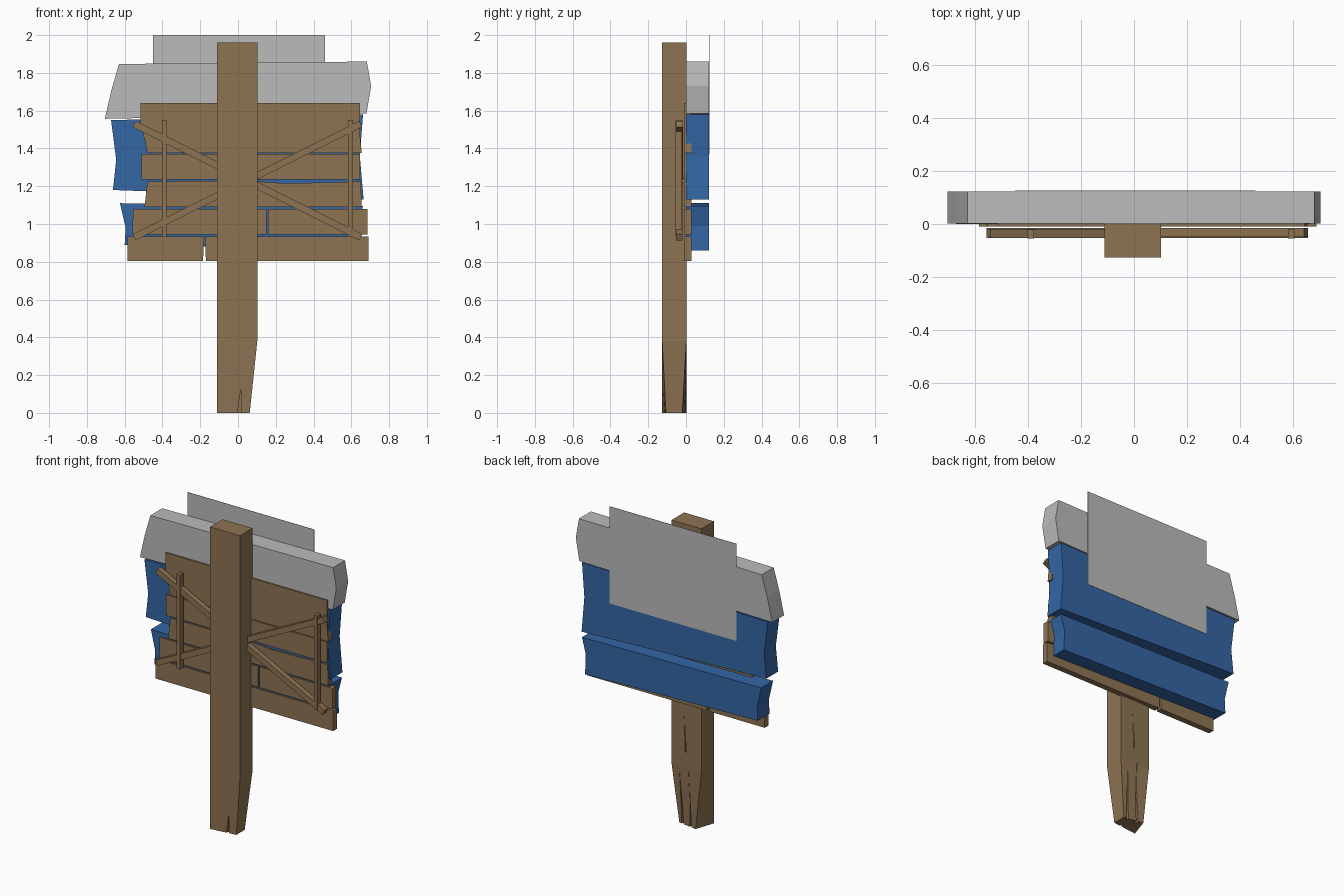
import bpy, bmesh
from mathutils import Vector

if "Cube" in bpy.data.objects:
    bpy.data.objects.remove(bpy.data.objects["Cube"])


def material(name, rgb):
    m = bpy.data.materials.new(name)
    m.diffuse_color = (*rgb, 1)
    m.use_nodes = True
    m.node_tree.nodes["Principled BSDF"].inputs["Base Color"].default_value = m.diffuse_color
    return m


WOOD = material("brown wood", (0.27, 0.175, 0.088))
BLUE = material("blue paint", (0.033, 0.132, 0.375))
GREY = material("light grey", (0.50, 0.50, 0.50))


def finish(name, bm, mat):
    bmesh.ops.recalc_face_normals(bm, faces=bm.faces)
    me = bpy.data.meshes.new(name)
    bm.to_mesh(me)
    bm.free()
    me.materials.append(mat)
    ob = bpy.data.objects.new(name, me)
    bpy.context.collection.objects.link(ob)
    return ob


def prism(name, outline, y0, y1, mat):
    """Extrude an (x, z) outline from y0 to y1."""
    bm = bmesh.new()
    a = [bm.verts.new((x, y0, z)) for x, z in outline]
    b = [bm.verts.new((x, y1, z)) for x, z in outline]
    bm.faces.new(a)
    bm.faces.new(b[::-1])
    for i in range(len(a)):
        j = (i + 1) % len(a)
        bm.faces.new((a[i], a[j], b[j], b[i]))
    return finish(name, bm, mat)


def beam(name, p, q, width, y0, y1):
    """Straight strip between two (x, z) points."""
    p, q = Vector(p), Vector(q)
    d = (q - p).normalized() * width / 2
    n = Vector((-d.y, d.x))
    return prism(name, [p + n, q + n, q - n, p - n], y0, y1, WOOD)


# Post, with a rough taper at its foot
F, B = -0.126, 0.002
bm = bmesh.new()
rings = [
    [(-0.112, F, 0), (0.062, F + 0.02, 0), (0.062, B - 0.022, 0), (-0.07, B, 0)],
    [(-0.112, F, 0.38), (0.102, F, 0.38), (0.102, B, 0.38), (-0.112, B, 0.38)],
    [(-0.112, F, 1.96), (0.102, F, 1.96), (0.102, B, 1.96), (-0.112, B, 1.96)],
]
rings = [[bm.verts.new(c) for c in r] for r in rings]
bm.faces.new(rings[0][::-1])
bm.faces.new(rings[2])
for lo, hi in zip(rings, rings[1:]):
    for i in range(4):
        j = (i + 1) % 4
        bm.faces.new((lo[i], lo[j], hi[j], hi[i]))
post = finish("post", bm, WOOD)

# Shallow cracks cut into the post: foot x, half width, z range, y range
cracks = [
    (0.005, 0.010, -0.02, 0.14, F - 0.02, F + 0.025),
    (-0.03, 0.007, -0.02, 0.42, B - 0.035, B + 0.02),
    (0.035, 0.007, -0.02, 0.36, B - 0.035, B + 0.02),
    (0.0, 0.004, 0.48, 0.72, B - 0.012, B + 0.02),
]
for i, (x, w, z0, z1, y0, y1) in enumerate(cracks):
    c = prism(f"crack_cutter_{i}", [(x - w, z0), (x + w, z0), (x + 0.012, z1)], y0, y1, WOOD)
    c.hide_render = True
    c.hide_viewport = True
    m = post.modifiers.new("crack", "BOOLEAN")
    m.operation = "DIFFERENCE"
    m.solver = "EXACT"
    m.object = c

# Back planks
planks = [
    [(-0.515, 1.64), (0.645, 1.64), (0.645, 1.48), (0.655, 1.375), (-0.48, 1.375),
     (-0.495, 1.45), (-0.515, 1.52)],
    [(-0.51, 1.37), (0.645, 1.37), (0.645, 1.235), (-0.51, 1.235)],
    [(-0.48, 1.225), (0.05, 1.23), (0.25, 1.215), (0.65, 1.225), (0.655, 1.09), (-0.495, 1.09)],
    [(-0.555, 1.08), (0.15, 1.08), (0.15, 0.945), (-0.56, 0.945)],
    [(0.16, 1.08), (0.685, 1.08), (0.685, 0.945), (0.16, 0.945)],
    [(-0.585, 0.935), (-0.18, 0.935), (-0.185, 0.805), (-0.585, 0.805)],
    [(-0.175, 0.935), (0.69, 0.935), (0.69, 0.805), (-0.17, 0.805)],
]
for i, o in enumerate(planks):
    prism(f"plank_{i + 1}", o, -0.01, 0.028, WOOD)

# Crossed braces and upright battens
beam("brace_falling", (-0.55, 1.53), (0.65, 0.93), 0.036, -0.052, -0.018)
beam("brace_rising", (-0.55, 0.93), (0.65, 1.53), 0.036, -0.050, -0.016)
for side, x in (("left", -0.39), ("right", 0.595)):
    beam(f"batten_{side}", (x, 0.935), (x, 1.55), 0.025, -0.055, -0.02)

# Blue boards with notched ends
prism("blue_board_upper",
      [(-0.672, 1.55), (0.662, 1.58), (0.645, 1.36), (0.665, 1.13), (-0.662, 1.18), (-0.645, 1.34)],
      0.0, 0.121, BLUE)
prism("blue_board_lower",
      [(-0.625, 1.11), (0.662, 1.095), (0.635, 0.99), (0.64, 0.86), (-0.60, 0.89), (-0.595, 0.98)],
      0.0, 0.121, BLUE)

# Grey top board and thin face panel
prism("grey_top_board",
      [(-0.63, 1.847), (0.682, 1.86), (0.705, 1.73), (0.68, 1.585), (-0.705, 1.557), (-0.67, 1.71)],
      0.001, 0.123, GREY)
prism("face_panel", [(-0.45, 2.0), (0.46, 2.0), (0.46, 1.37), (-0.45, 1.37)], 0.124, 0.126, GREY)
